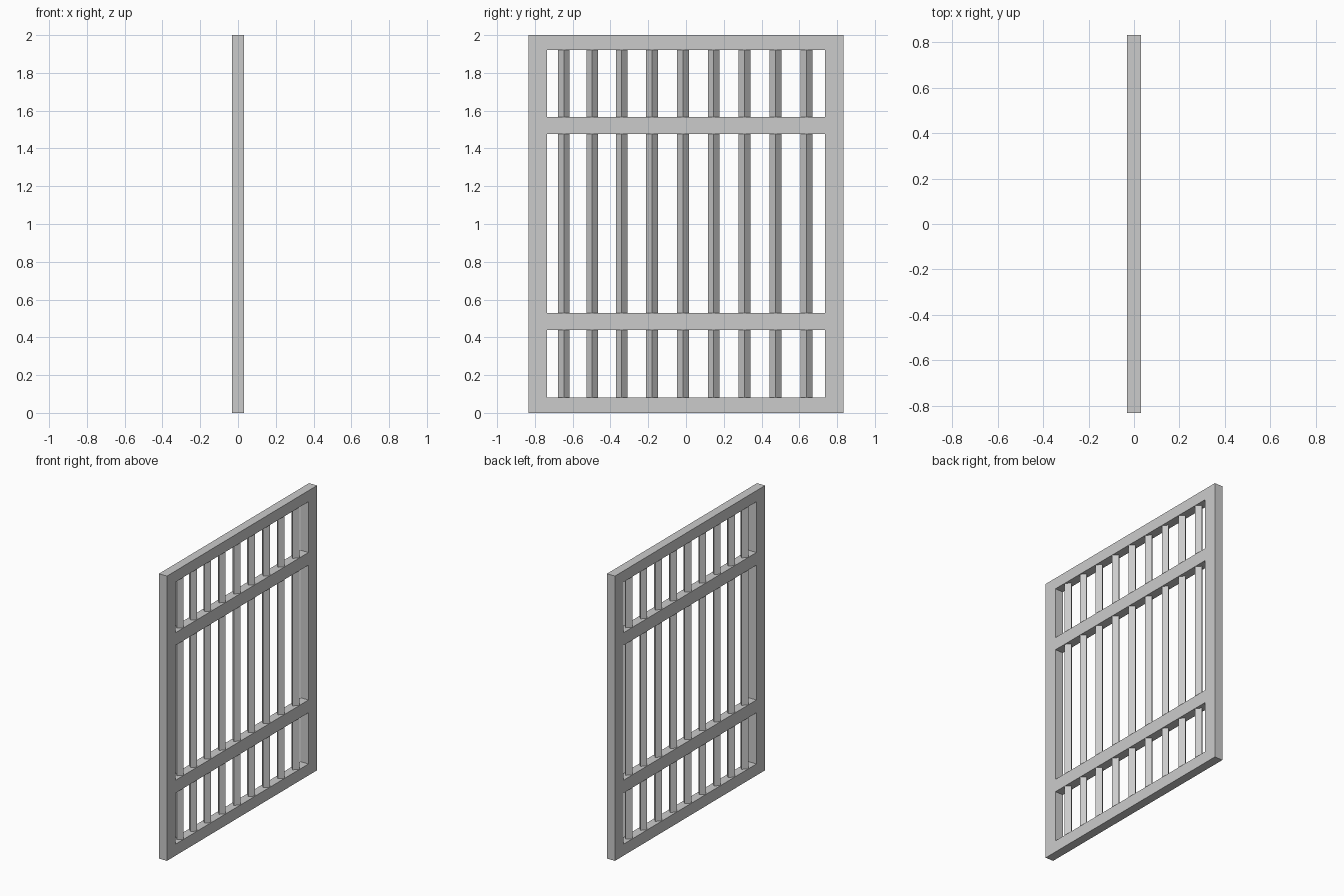
import bpy, bmesh
from math import pi

if "Cube" in bpy.data.objects:
    bpy.data.objects.remove(bpy.data.objects["Cube"])

HALF_DEPTH = 0.031
Y_LINES = [-0.833, -0.737, 0.737, 0.833]
Z_LINES = [0, 0.081, 0.44, 0.53, 1.477, 1.566, 1.922, 2.0]
BAR_Y = [-0.647, -0.497, -0.341, -0.18, -0.016, 0.146, 0.31, 0.474, 0.638]


def finish(bm, name):
    bmesh.ops.recalc_face_normals(bm, faces=bm.faces)
    mesh = bpy.data.meshes.new(name)
    bm.to_mesh(mesh)
    bm.free()
    obj = bpy.data.objects.new(name, mesh)
    bpy.context.collection.objects.link(obj)
    return obj


# Gate frame: one flat panel with three openings, extruded to its depth
bm = bmesh.new()
grid = [[bm.verts.new((-HALF_DEPTH, y, z)) for y in Y_LINES] for z in Z_LINES]
for r in range(len(Z_LINES) - 1):
    for c in range(3):
        if c == 1 and r % 2 == 1:
            continue  # opening
        bm.faces.new((grid[r][c], grid[r][c + 1], grid[r + 1][c + 1], grid[r + 1][c]))
ext = bmesh.ops.extrude_face_region(bm, geom=bm.faces[:], use_keep_orig=True)
new_verts = [g for g in ext["geom"] if isinstance(g, bmesh.types.BMVert)]
bmesh.ops.translate(bm, verts=new_verts, vec=(2 * HALF_DEPTH, 0, 0))
bmesh.ops.dissolve_limit(bm, angle_limit=0.01, verts=bm.verts[:], edges=bm.edges[:])
finish(bm, "gate_frame")

# Square bars turned 45 degrees, running between the top and bottom rails
for i, y in enumerate(BAR_Y):
    height = Z_LINES[-2] - Z_LINES[1]
    bpy.ops.mesh.primitive_cylinder_add(
        vertices=4, radius=0.0308, depth=height,
        location=(0, y, Z_LINES[1] + height / 2))
    bpy.context.object.name = f"bar_{i + 1}"
